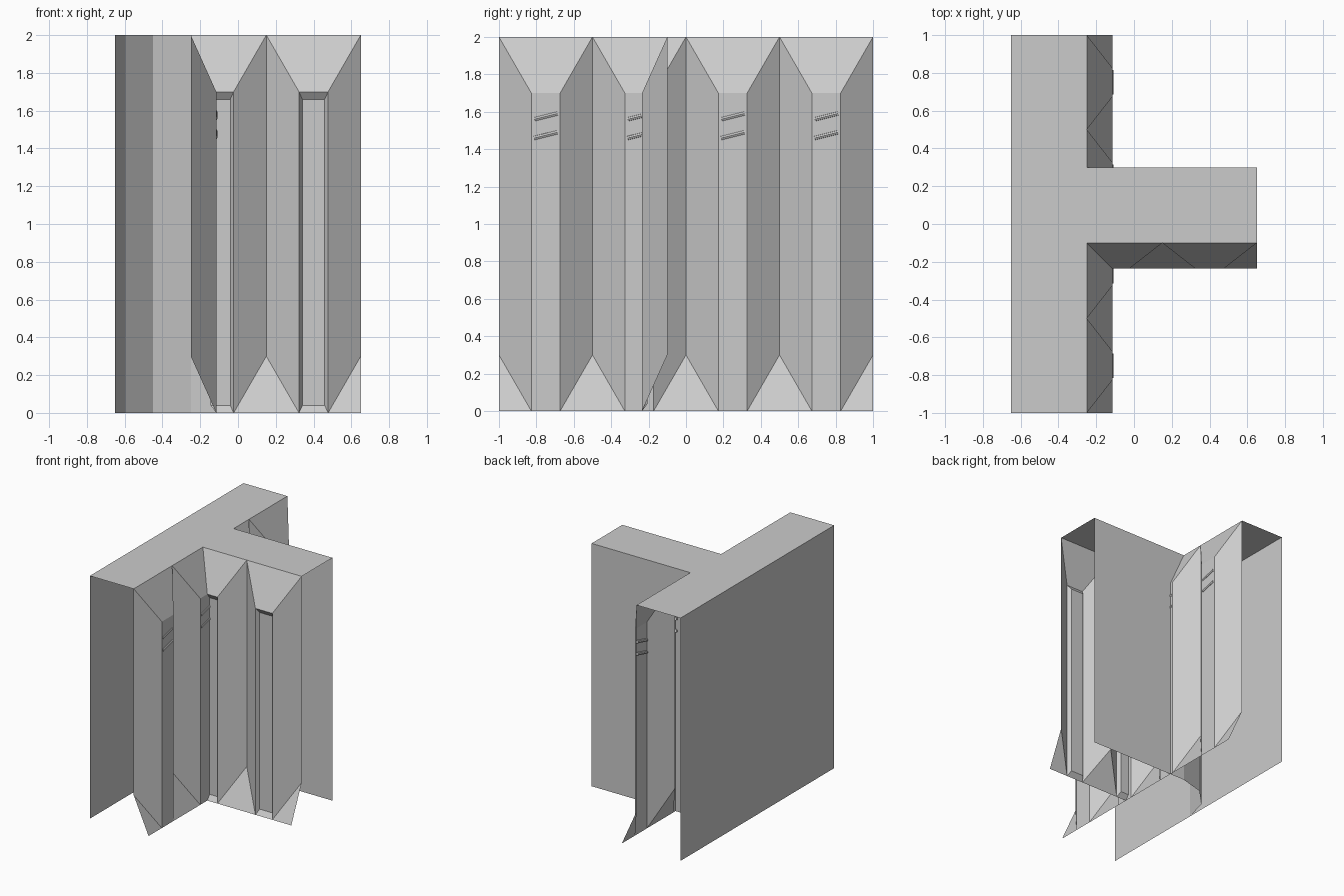
import bpy, bmesh
from math import radians, cos, sin
from mathutils import Vector, Matrix

if "Cube" in bpy.data.objects:
    bpy.data.objects.remove(bpy.data.objects["Cube"])

H, D, RIM = 2.0, 0.135, 1.7      # height, fin depth, top of fin face
BACK, FACE = -0.65, -0.25        # main wall planes in x
B0, B1, TIP = -0.1, 0.3, 0.65    # branch planes in y, branch end in x


def finish(name, bm):
    bmesh.ops.remove_doubles(bm, verts=bm.verts, dist=1e-4)
    me = bpy.data.meshes.new(name)
    bm.to_mesh(me)
    bm.free()
    ob = bpy.data.objects.new(name, me)
    bpy.context.collection.objects.link(ob)
    return ob


def quad(bm, pts):
    return bm.faces.new([bm.verts.new(p) for p in pts])


def fin_row(start, count, place, groove):
    """Row of 0.5-wide tapered fins; place maps (along, out, z) to world."""
    bm = bmesh.new()

    def face(*pts):
        quad(bm, [place(*p) for p in pts])

    for i in range(count):
        s, e = start + 0.5 * i, start + 0.5 * (i + 1)
        a, b = s + 0.173, e - 0.173
        face((s, 0, H), (a, D, RIM), (b, D, RIM), (e, 0, H))        # top slope
        face((s, 0, .3), (a, D, 0), (a, D, RIM), (s, 0, H))         # left flank
        face((b, D, 0), (e, 0, .3), (e, 0, H), (b, D, RIM))         # right flank
        face((s, D, 0), (a, D, 0), (s, 0, .3))                      # foot flares
        face((b, D, 0), (e, D, 0), (e, 0, .3))
        outer = [(a, D, 0), (b, D, 0), (b, D, RIM), (a, D, RIM)]
        if groove:                                                  # sunken panel
            g, k = 0.018, D - 0.03
            inner = [(a + g, k, .04), (b - g, k, .04),
                     (b - g, k, RIM - .04), (a + g, k, RIM - .04)]
            for j in range(4):
                n = (j + 1) % 4
                face(outer[j], outer[n], inner[n], inner[j])
            face(*inner)
        else:
            face(*outer)
    return bm


# Outer shell: back wall, plain branch wall and T-shaped top (ends and base open)
bm = bmesh.new()
quad(bm, [(BACK, 1, 0), (BACK, -1, 0), (BACK, -1, H), (BACK, 1, H)])
quad(bm, [(TIP, B1, 0), (FACE, B1, 0), (FACE, B1, H), (TIP, B1, H)])
quad(bm, [(x, y, H) for x, y in ((BACK, -1), (FACE, -1), (FACE, B0), (TIP, B0),
                                 (TIP, B1), (FACE, B1), (FACE, 1), (BACK, 1))])
finish("wall_shell", bm)

# Curved inner corner, three flat segments
bm = bmesh.new()
arc = [(FACE - 0.4 * cos(radians(t)), B0 + 0.4 * sin(radians(t))) for t in (0, 30, 60, 90)]
for p, q in zip(arc, arc[1:]):
    quad(bm, [(*q, 0), (*p, 0), (*p, H), (*q, H)])
finish("inner_corner", bm)

# Main fins along y
finish("main_fins", fin_row(-1, 4, lambda s, d, z: (FACE + d, s, z), False))

# Branch fins along x, mitred at the inside corner
bm = fin_row(-0.35, 2, lambda s, d, z: (s, B0 - d, z), True)
bmesh.ops.bisect_plane(bm, geom=bm.verts[:] + bm.edges[:] + bm.faces[:],
                       plane_co=(FACE, B0, 0), plane_no=Vector((1, 1, 0)).normalized(),
                       clear_inner=True)
finish("branch_fins", bm)

# Pairs of slanted bars on each main fin
bm = bmesh.new()
for y in (-0.75, -0.25, 0.25, 0.75):
    for z in (1.475, 1.575):
        m = (Matrix.Translation((FACE + D - 0.006, y, z)) @ Matrix.Rotation(radians(14), 4, 'X')
             @ Matrix.Rotation(radians(90), 4, 'X'))
        bmesh.ops.create_cone(bm, cap_ends=True, segments=8, radius1=0.013,
                              radius2=0.013, depth=0.13, matrix=m)
finish("slanted_bars", bm)
